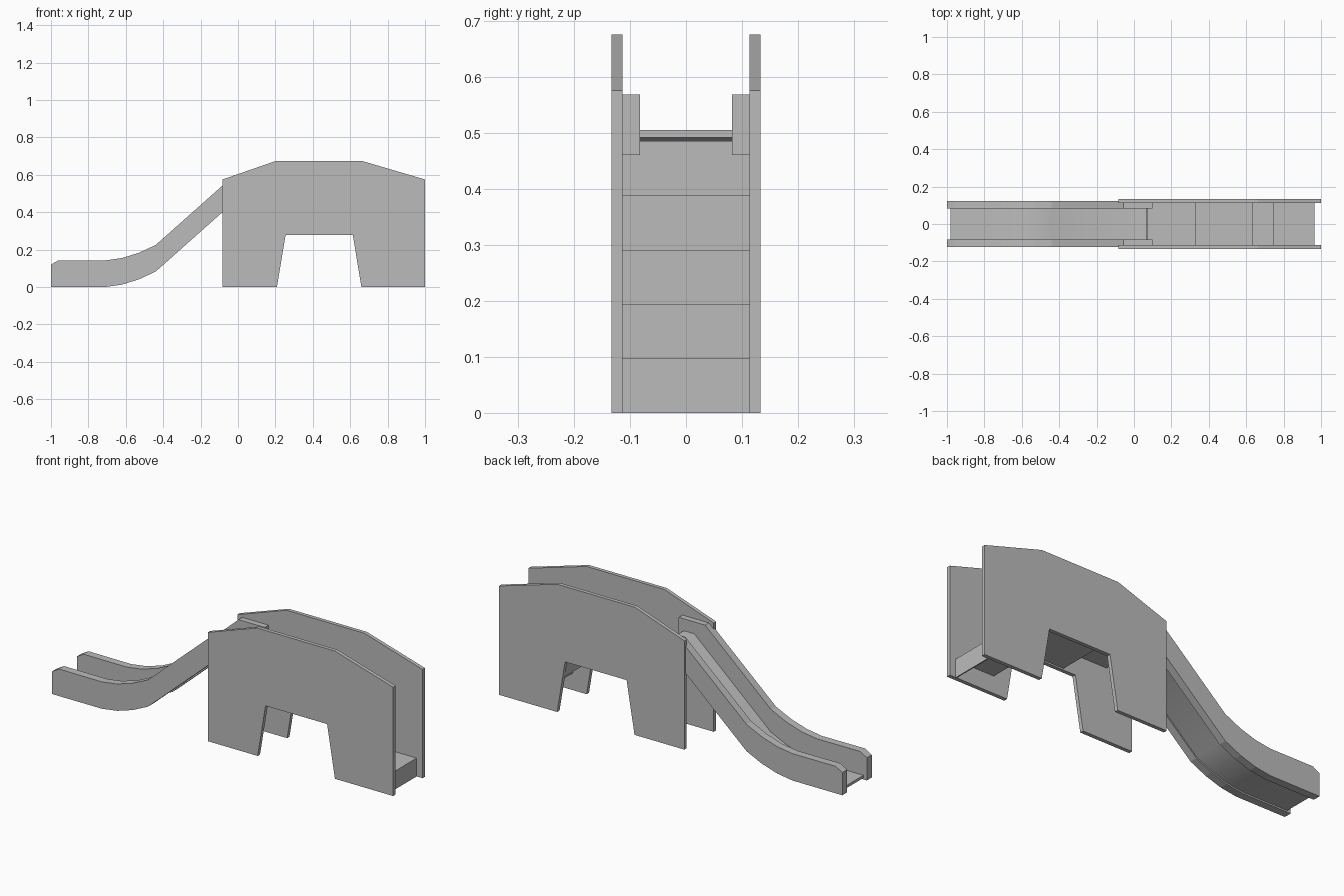
import bpy
import bmesh

cube = bpy.data.objects.get("Cube")
if cube:
    bpy.data.objects.remove(cube, do_unlink=True)

grey = bpy.data.materials.new("light_grey")
grey.use_nodes = True
colour = (0.5, 0.5, 0.5, 1)
grey.diffuse_color = colour
grey.node_tree.nodes["Principled BSDF"].inputs["Base Color"].default_value = colour


def extrude_profile(name, profile, y0, y1):
    """Solid with a closed (x, z) outline, running from y0 to y1."""
    bm = bmesh.new()
    face = bm.faces.new([bm.verts.new((x, y0, z)) for x, z in profile])
    result = bmesh.ops.extrude_face_region(bm, geom=[face])
    moved = [v for v in result["geom"] if isinstance(v, bmesh.types.BMVert)]
    bmesh.ops.translate(bm, verts=moved, vec=(0, y1 - y0, 0))
    bmesh.ops.recalc_face_normals(bm, faces=bm.faces)
    mesh = bpy.data.meshes.new(name)
    bm.to_mesh(mesh)
    bm.free()
    mesh.materials.append(grey)
    obj = bpy.data.objects.new(name, mesh)
    bpy.context.collection.objects.link(obj)
    return obj


def raised(path, height):
    return [(x, z + height) for x, z in path]


# Tower side panels with a tapered arch between the legs
panel = [(-0.083, 0), (0.208, 0), (0.254, 0.277), (0.614, 0.277), (0.66, 0), (1, 0),
         (1, 0.575), (0.66, 0.675), (0.205, 0.675), (-0.083, 0.575)]

# Underside curve of the slide, from the foot up to the tower
curve = [(-0.71, 0), (-0.62, 0.013), (-0.53, 0.041), (-0.44, 0.083)]
slope_end = (-0.083, 0.4)
wall_low = [(-1, 0)] + curve + [slope_end]
wall_high = [(-1, 0.12), (-0.96, 0.143)] + raised(curve + [slope_end], 0.142)
wall = wall_low + wall_high[::-1]

# Upper ends of the slide walls, level with the platform
wall_top = [slope_end, (-0.015, 0.46), (0.1, 0.46), (0.1, 0.568),
            (-0.055, 0.568), (-0.083, 0.542)]

for side, sign in (("right", -1), ("left", 1)):
    extrude_profile(side + "_tower_panel", panel, sign * 0.113, sign * 0.133)
    extrude_profile(side + "_slide_wall", wall, sign * 0.082, sign * 0.123)
    extrude_profile(side + "_slide_wall_top", wall_top, sign * 0.082, sign * 0.113)

# Chute floor
floor = raised([(-0.98, 0)] + curve, 0.008) + [(0.009, 0.491), (0.07, 0.491)]
chute = extrude_profile("chute_floor", floor + raised(floor, 0.014)[::-1], -0.082, 0.082)

# Stairs as one folded sheet
rise = 0.097
thick = 0.006
top_line = []
for i, x in enumerate([0.965, 0.745, 0.635, 0.33, 0.075]):
    top_line += [(x, i * rise), (x, (i + 1) * rise)]
top_line.append((0.02, 5 * rise))
under_line = [(x - thick, max(0, z - thick)) for x, z in top_line]
extrude_profile("stairs", top_line + under_line[::-1], -0.113, 0.113)

# Soft bend along the chute, crisp edges elsewhere
bpy.ops.object.select_all(action="DESELECT")
chute.select_set(True)
bpy.context.view_layer.objects.active = chute
bpy.ops.object.shade_smooth_by_angle(angle=0.8)
